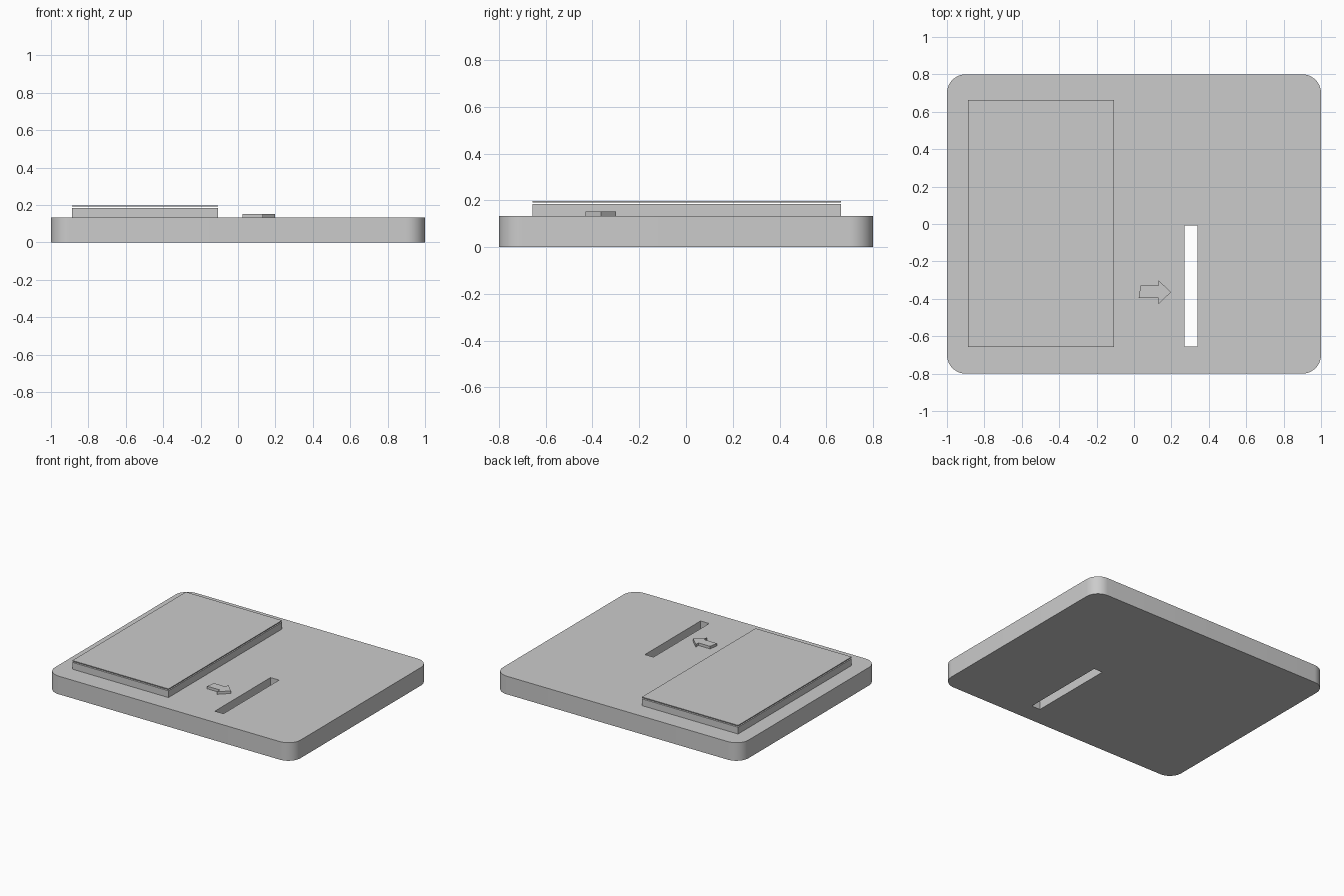
import bpy, bmesh
from math import cos, sin, pi, radians

if "Cube" in bpy.data.objects:
    bpy.data.objects.remove(bpy.data.objects["Cube"])


def prism(name, outline, z0, z1):
    """Closed prism from a counter-clockwise outline."""
    bm = bmesh.new()
    base = bm.faces.new([bm.verts.new((x, y, z0)) for x, y in outline])
    top = bmesh.ops.extrude_face_region(bm, geom=[base], use_keep_orig=True)
    verts = [v for v in top["geom"] if isinstance(v, bmesh.types.BMVert)]
    bmesh.ops.translate(bm, verts=verts, vec=(0, 0, z1 - z0))
    bmesh.ops.recalc_face_normals(bm, faces=bm.faces)
    mesh = bpy.data.meshes.new(name)
    bm.to_mesh(mesh)
    bm.free()
    obj = bpy.data.objects.new(name, mesh)
    bpy.context.collection.objects.link(obj)
    return obj


def rect(x0, x1, y0, y1):
    return [(x0, y0), (x1, y0), (x1, y1), (x0, y1)]


def rounded_rect(hx, hy, r, n=12):
    pts = []
    for k, (sx, sy) in enumerate([(1, 1), (-1, 1), (-1, -1), (1, -1)]):
        for i in range(n + 1):
            a = (k + i / n) * pi / 2
            pts.append((sx * (hx - r) + r * cos(a), sy * (hy - r) + r * sin(a)))
    return pts


TOP = 0.133

# base plate with rounded corners and a through slot
plate = prism("base_plate", rounded_rect(1.0, 0.8, 0.1), 0, TOP)
cutter = prism("slot_cutter", rect(0.27, 0.34, -0.655, -0.008), -0.1, 0.3)
cutter.hide_render = True
cutter.hide_set(True)
cut = plate.modifiers.new("slot", "BOOLEAN")
cut.operation = "DIFFERENCE"
cut.solver = "EXACT"
cut.object = cutter
bpy.context.view_layer.objects.active = plate
plate.select_set(True)
bpy.ops.object.modifier_apply(modifier="slot")
bpy.data.objects.remove(cutter)
bpy.ops.object.shade_smooth_by_angle(angle=radians(30))

# raised screen block and the thin cover sheet floating just above it
screen = rect(-0.888, -0.106, -0.657, 0.663)
prism("screen_block", screen, TOP, 0.183)
prism("cover_sheet", screen, 0.191, 0.197)

# arrow pointing at the slot
arrow = [(0.025, -0.395), (0.13, -0.395), (0.13, -0.43), (0.198, -0.364),
         (0.13, -0.30), (0.13, -0.33), (0.035, -0.33)]
prism("slot_arrow", arrow, TOP, 0.152)
